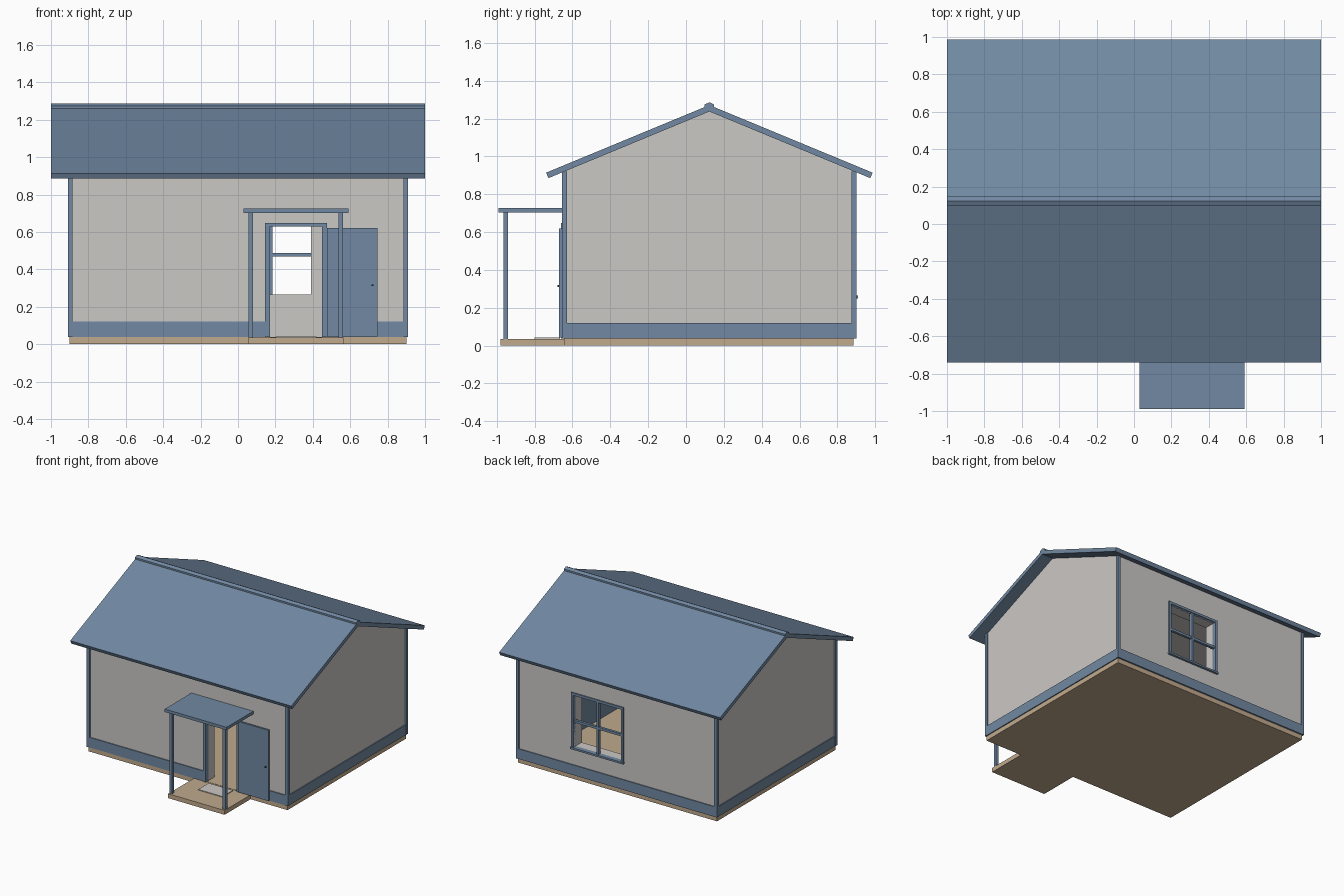
import bpy
import bmesh
from mathutils import Vector

if "Cube" in bpy.data.objects:
    bpy.data.objects.remove(bpy.data.objects["Cube"], do_unlink=True)


def material(name, rgb):
    m = bpy.data.materials.new(name)
    m.use_nodes = True
    m.diffuse_color = (*rgb, 1)
    m.node_tree.nodes["Principled BSDF"].inputs["Base Color"].default_value = (*rgb, 1)
    return m


BLUE = material("slate blue", (0.165, 0.25, 0.36))
GREY = material("pale grey", (0.60, 0.58, 0.56))
TAN = material("tan wood", (0.53, 0.40, 0.265))
DARK = material("dark metal", (0.03, 0.03, 0.035))


def prism(name, mat, profile, x0, x1):
    """Extrude a (y, z) profile along x."""
    bm = bmesh.new()
    face = bm.faces.new([bm.verts.new((x0, y, z)) for y, z in profile])
    ext = bmesh.ops.extrude_face_region(bm, geom=[face])["geom"]
    bmesh.ops.translate(bm, vec=Vector((x1 - x0, 0, 0)),
                        verts=[v for v in ext if isinstance(v, bmesh.types.BMVert)])
    bmesh.ops.recalc_face_normals(bm, faces=bm.faces)
    mesh = bpy.data.meshes.new(name)
    bm.to_mesh(mesh)
    bm.free()
    mesh.materials.append(mat)
    obj = bpy.data.objects.new(name, mesh)
    bpy.context.collection.objects.link(obj)
    return obj


def box(name, mat, x, y, z):
    """Box from (low, high) ranges on each axis."""
    return prism(name, mat, [(y[0], z[0]), (y[1], z[0]), (y[1], z[1]), (y[0], z[1])], *x)


# Main dimensions
MID = 0.1235                      # ridge position in y
FLOOR = 0.038
W, FRONT, BACK = 0.9, -0.645, 0.89
THICK = 0.1                       # wall thickness
RIDGE, SLOPE = 1.237, 0.414       # underside of roof
TRIM = 0.01
DOOR_X, DOOR_Z = (0.17, 0.45), 0.63
WIN_X, WIN_Z = (-0.04, 0.39), (0.265, 0.69)


def under(y):
    return RIDGE - SLOPE * abs(y - MID)


# Slabs
box("foundation", TAN, (-W, W), (FRONT, BACK - 0.005), (0, FLOOR))
box("porch_floor", TAN, (0.055, 0.565), (-0.98, FRONT), (0, FLOOR - 0.002))
box("door_mat", GREY, (0.2, 0.42), (-0.8, -0.665), (FLOOR - 0.002, FLOOR + 0.004))

# Hollow gabled walls with door and window openings
walls = prism("walls", GREY, [(FRONT, FLOOR), (BACK, FLOOR), (BACK, under(BACK) + 0.004),
                              (MID, RIDGE + 0.004), (FRONT, under(FRONT) + 0.004)], -W, W)
cutters = [
    box("room_cutter", GREY, (-W + THICK, W - THICK), (FRONT + THICK, BACK - THICK), (-0.1, 0.88)),
    box("door_cutter", GREY, DOOR_X, (FRONT - 0.1, FRONT + THICK + 0.05), (-0.1, DOOR_Z)),
    box("window_cutter", GREY, WIN_X, (BACK - THICK - 0.05, BACK + 0.1), WIN_Z),
]
bpy.context.view_layer.objects.active = walls
for c in cutters:
    c.hide_render = True
    mod = walls.modifiers.new(c.name, "BOOLEAN")
    mod.operation = "DIFFERENCE"
    mod.solver = "EXACT"
    mod.object = c
    bpy.ops.object.modifier_apply(modifier=mod.name)
    bpy.data.objects.remove(c, do_unlink=True)
box("inner_wall_panel", BLUE, (W - THICK - 0.008, W - THICK),
    (FRONT + THICK, BACK - THICK), (FLOOR, 0.88))

# Corner posts
for side, s in (("right", -1), ("left", 1)):
    xs = sorted((s * (W - 0.015), s * (W + TRIM)))
    box(f"front_{side}_corner_post", BLUE, xs, (FRONT - TRIM, FRONT + 0.015), (FLOOR, 0.92))
    box(f"back_{side}_corner_post", BLUE, xs, (BACK - 0.015, BACK + TRIM), (FLOOR, 0.92))
    # Side skirting
    box(f"{side}_skirting", BLUE, sorted((s * (W - 0.004), s * (W + 0.008))),
        (FRONT, BACK), (FLOOR, 0.12))

# Front and back skirting
SK = (FLOOR, 0.12)
box("front_skirting_right", BLUE, (-W, 0.15), (FRONT - 0.008, FRONT + 0.004), SK)
box("front_skirting_left", BLUE, (0.47, W), (FRONT - 0.008, FRONT + 0.004), SK)
box("back_skirting", BLUE, (-W, W), (BACK - 0.004, BACK + 0.008), SK)

# Roof slopes meeting at the ridge, and the ridge cap
for name, s in (("front_roof", -1), ("back_roof", 1)):
    prism(name, BLUE, [(MID, RIDGE), (MID, RIDGE + 0.034),
                       (MID + s * 0.863, RIDGE + 0.034 - SLOPE * 0.863),
                       (MID + s * 0.85, RIDGE - SLOPE * 0.85)], -1, 1)
prism("ridge_cap", BLUE, [(MID + y, 1.261 + z) for y, z in
                          ((-0.025, -0.012), (0.025, -0.012), (0.025, 0.013),
                           (0, 0.025), (-0.025, 0.013))], -1, 1)

# Door frame, open leaf and knob
FY = (FRONT - 0.015, FRONT + 0.02)
box("door_jamb_right", BLUE, (0.145, 0.17), FY, (FLOOR, 0.648))
box("door_jamb_left", BLUE, (0.45, 0.475), FY, (FLOOR, 0.648))
box("door_head", BLUE, (0.17, 0.45), FY, (DOOR_Z, 0.648))
box("door_leaf", BLUE, (0.475, 0.745), (FRONT - 0.025, FRONT - 0.01), (0.042, 0.62))
box("door_knob", DARK, (0.715, 0.725), (FRONT - 0.034, FRONT - 0.025), (0.31, 0.32))

# Window frame, bars and sill
WY = (BACK - 0.02, BACK + 0.01)
mx, mz = sum(WIN_X) / 2, sum(WIN_Z) / 2
box("window_side_right", BLUE, (WIN_X[0] - 0.02, WIN_X[0]), WY, (WIN_Z[0], 0.71))
box("window_side_left", BLUE, (WIN_X[1], WIN_X[1] + 0.02), WY, (WIN_Z[0], 0.71))
box("window_head", BLUE, WIN_X, WY, (WIN_Z[1], 0.71))
box("window_sill", BLUE, (WIN_X[0] - 0.025, WIN_X[1] + 0.025),
    (BACK - 0.02, BACK + 0.018), (0.25, WIN_Z[0]))
box("window_upright", BLUE, (mx - 0.01, mx + 0.01), (BACK - 0.02, BACK + 0.005), WIN_Z)
box("window_crossbar", BLUE, WIN_X, (BACK - 0.018, BACK + 0.003), (mz - 0.01, mz + 0.01))

# Porch canopy on two posts
box("porch_roof", BLUE, (0.03, 0.59), (-0.99, FRONT), (0.702, 0.726))
for name, x in (("porch_post_right", 0.055), ("porch_post_left", 0.537)):
    box(name, BLUE, (x, x + 0.025), (-0.965, -0.94), (FLOOR - 0.002, 0.702))
